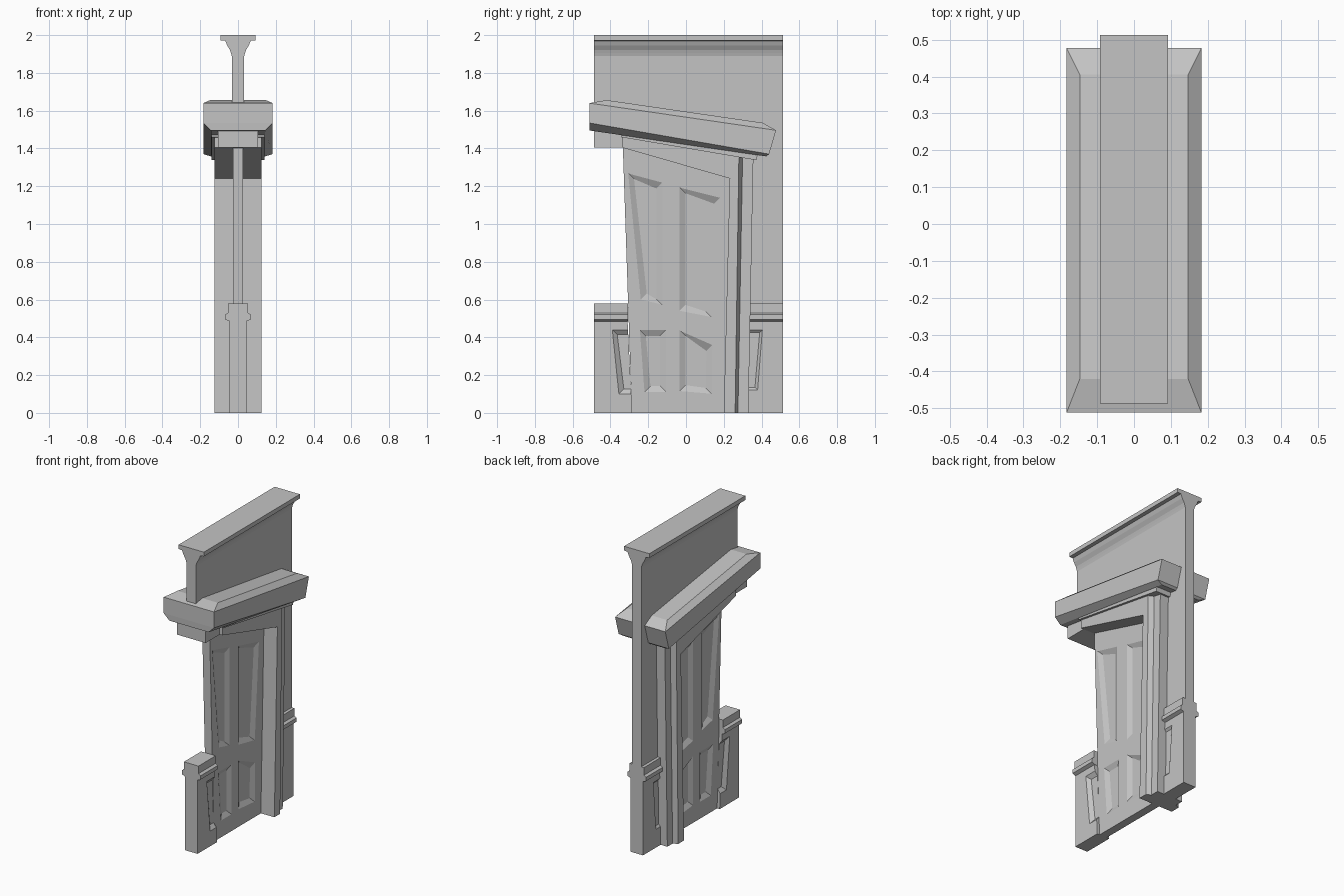
import bpy
import bmesh

cube = bpy.data.objects.get("Cube")
if cube:
    bpy.data.objects.remove(cube, do_unlink=True)

GREY = (0.55, 0.55, 0.55, 1)
mat = bpy.data.materials.new("plain grey")
mat.use_nodes = True
mat.diffuse_color = GREY
bsdf = next(n for n in mat.node_tree.nodes if n.type == "BSDF_PRINCIPLED")
bsdf.inputs["Base Color"].default_value = GREY


def add_loft(bm, rings):
    """Skin a stack of matching rings and cap both ends."""
    loops = [[bm.verts.new(p) for p in ring] for ring in rings]
    n = len(loops[0])
    faces = [bm.faces.new(loops[0]), bm.faces.new(loops[-1])]
    for a, b in zip(loops, loops[1:]):
        for i in range(n):
            j = (i + 1) % n
            faces.append(bm.faces.new((a[i], a[j], b[j], b[i])))
    bmesh.ops.recalc_face_normals(bm, faces=faces)


def make(name, *solids):
    bm = bmesh.new()
    for rings in solids:
        add_loft(bm, rings)
    mesh = bpy.data.meshes.new(name)
    bm.to_mesh(mesh)
    bm.free()
    mesh.materials.append(mat)
    obj = bpy.data.objects.new(name, mesh)
    bpy.context.scene.collection.objects.link(obj)
    return obj


def slab(name, half, outline):
    """Side outline (y, z) given a thickness in x."""
    return make(name, [[(x, y, z) for y, z in outline] for x in (-half, half)])


def moulding(name, profile, y0, y1):
    """Half profile (x, z), mirrored in x and run along y."""
    full = profile + [(-x, z) for x, z in reversed(profile)]
    return make(name, [[(x, y, z) for x, z in full] for y in (y0, y1)])


def recess(obj, half, depth, border, quads):
    """Cut bevelled panels into both faces of a slab."""
    solids = []
    for quad in quads:
        cy = sum(p[0] for p in quad) / 4
        cz = sum(p[1] for p in quad) / 4

        def inset(amount):
            return [(y + (amount if y < cy else -amount),
                     z + (amount if z < cz else -amount)) for y, z in quad]
        for side in (-1, 1):
            solids.append([
                [(side * (half + 0.002), y, z) for y, z in inset(-border * 0.1)],
                [(side * (half - depth), y, z) for y, z in inset(border)]])
    cutter = make("panel_cutter", *solids)
    cutter.hide_render = True
    mod = obj.modifiers.new("panels", "BOOLEAN")
    mod.operation = "DIFFERENCE"
    mod.solver = "EXACT"
    mod.object = cutter
    bpy.context.view_layer.update()
    graph = bpy.context.evaluated_depsgraph_get()
    obj_mesh = bpy.data.meshes.new_from_object(obj.evaluated_get(graph))
    obj.modifiers.clear()
    obj.data = obj_mesh
    bpy.data.objects.remove(cutter, do_unlink=True)


# Thin wall: above the door and full height behind it
slab("wall", 0.033, [(-0.487, 1.43), (0.25, 1.36), (0.3, 0), (0.513, 0),
                     (0.513, 1.99), (-0.487, 1.99)])
moulding("cornice", [(0.033, 1.89), (0.037, 1.905), (0.042, 1.92), (0.057, 1.945),
                     (0.067, 1.97), (0.092, 1.972), (0.092, 2)], -0.487, 0.513)

# Panelled lower wall with its rail on both sides of the door
front_low = slab("front_wainscot", 0.046, [(-0.487, 0), (-0.285, 0), (-0.31, 0.5), (-0.487, 0.5)])
recess(front_low, 0.046, 0.02, 0.026, [[(-0.39, 0.44), (-0.2, 0.44), (-0.2, 0.1), (-0.355, 0.1)]])
back_low = slab("back_wainscot", 0.046, [(0.3, 0), (0.513, 0), (0.513, 0.5), (0.3, 0.5)])
recess(back_low, 0.046, 0.012, 0.015, [[(0.25, 0.44), (0.405, 0.44), (0.38, 0.12), (0.25, 0.12)]])
rail = [(0.046, 0.485), (0.068, 0.495), (0.068, 0.52), (0.053, 0.53), (0.053, 0.58)]
moulding("front_rail", rail, -0.487, -0.308)
moulding("back_rail", rail, 0.31, 0.513)

# Crooked four-panel door
door = slab("door", 0.027, [(-0.335, 1.43), (-0.287, 0), (0.23, 0), (0.25, 1.3)])
recess(door, 0.027, 0.016, 0.032, [
    [(-0.307, 1.27), (-0.125, 1.22), (-0.125, 0.57), (-0.24, 0.6)],
    [(-0.035, 1.195), (0.18, 1.14), (0.137, 0.505), (-0.035, 0.54)],
    [(-0.245, 0.44), (-0.105, 0.44), (-0.105, 0.11), (-0.22, 0.11)],
    [(-0.035, 0.44), (0.14, 0.36), (0.137, 0.1), (-0.035, 0.115)]])


# Leaning stepped jamb
def jamb_ring(z, ys):
    half = list(zip((0.125, 0.125, 0.095, 0.095), ys))
    return [(x, y, z) for x, y in half + [(-x, y) for x, y in reversed(half)]]


make("jamb", [jamb_ring(0, (0.2, 0.26, 0.275, 0.33)),
              jamb_ring(1.37, (0.235, 0.28, 0.3, 0.357))])

# Sloping head, the stub beside it and the bed moulding below the cap
slab("door_head", 0.125, [(-0.34, 1.405), (0.236, 1.24), (0.283, 1.375), (-0.34, 1.48)])
slab("head_stub", 0.105, [(-0.487, 1.405), (-0.33, 1.405), (-0.33, 1.49), (-0.487, 1.51)])
slab("bed_moulding", 0.14, [(-0.345, 1.46), (0.372, 1.338), (0.382, 1.375), (-0.345, 1.48)])


# Tilted cap with bevelled top and undercut
def cap_ring(half, y0, z0, y1, z1):
    return [(-half, y0, z0), (half, y0, z0), (half, y1, z1), (-half, y1, z1)]


make("sloping_cap", [cap_ring(0.143, -0.51, 1.495, 0.425, 1.358),
                     cap_ring(0.183, -0.512, 1.535, 0.44, 1.37),
                     cap_ring(0.183, -0.512, 1.64, 0.477, 1.496),
                     cap_ring(0.147, -0.42, 1.656, 0.405, 1.536)])
